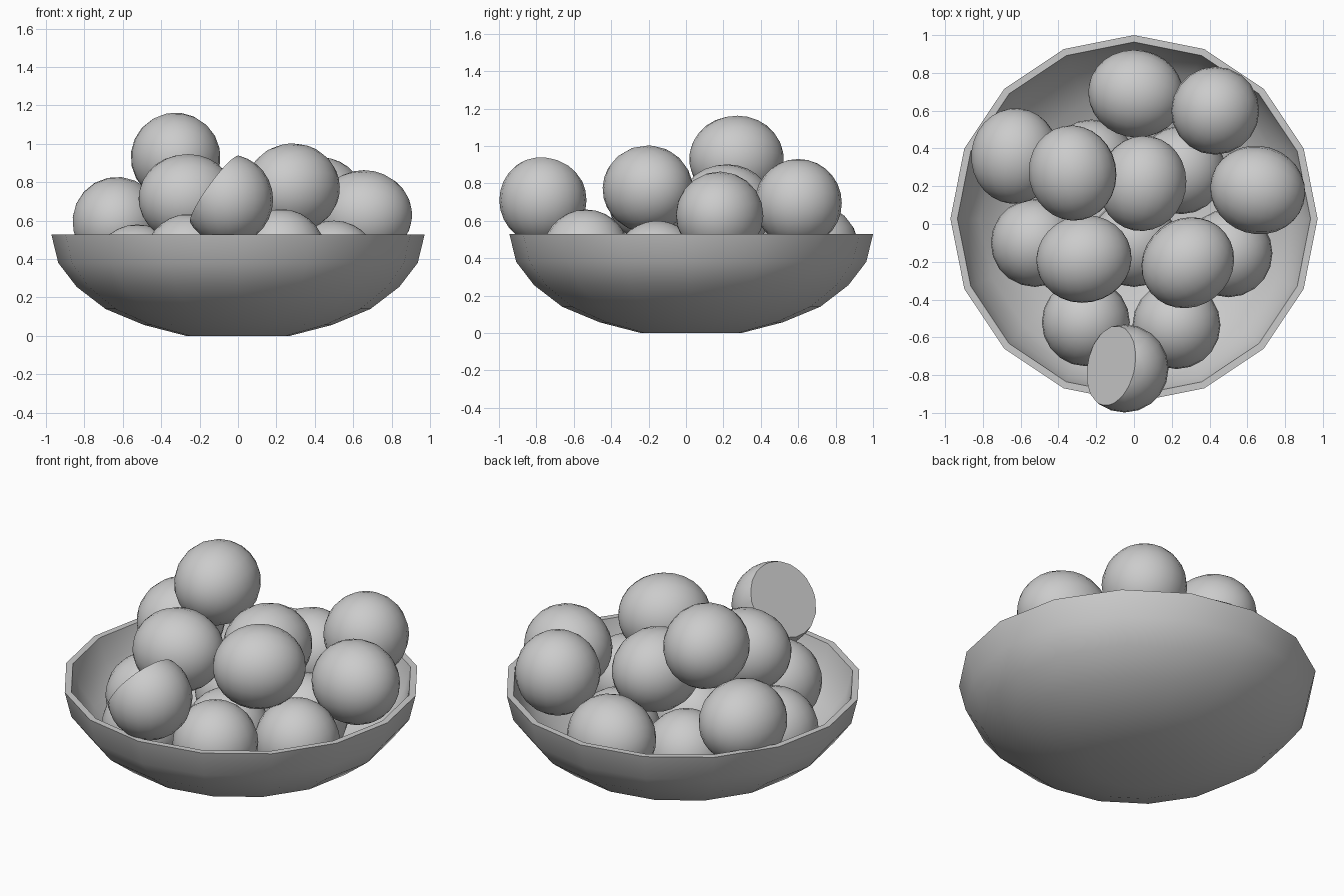
import bpy, bmesh, math
from mathutils import Vector

if "Cube" in bpy.data.objects:
    bpy.data.objects.remove(bpy.data.objects["Cube"])


def add_object(name, bm, angle):
    me = bpy.data.meshes.new(name)
    bmesh.ops.recalc_face_normals(bm, faces=bm.faces)
    bm.to_mesh(me)
    bm.free()
    ob = bpy.data.objects.new(name, me)
    bpy.context.collection.objects.link(ob)
    bpy.ops.object.select_all(action='DESELECT')
    bpy.context.view_layer.objects.active = ob
    ob.select_set(True)
    bpy.ops.object.shade_smooth_by_angle(angle=math.radians(angle))
    return ob


# Bowl: 16-sided lathe, outer wall up to the rim and back down inside
profile = [(0.27, 0), (0.49, 0.057), (0.69, 0.14), (0.84, 0.255), (0.936, 0.38), (0.972, 0.528),
           (0.935, 0.528), (0.90, 0.395), (0.815, 0.283), (0.67, 0.173), (0.48, 0.093), (0.26, 0.036)]
SIDES = 16
bm = bmesh.new()
rings = [[bm.verts.new((r * math.cos(2 * math.pi * i / SIDES),
                        0.028 + r * math.sin(2 * math.pi * i / SIDES), z))
          for i in range(SIDES)] for r, z in profile]
for a, b in zip(rings, rings[1:]):
    for i in range(SIDES):
        j = (i + 1) % SIDES
        bm.faces.new((a[i], a[j], b[j], b[i]))
bm.faces.new(rings[0])
bm.faces.new(rings[-1])
add_object("bowl", bm, 40)


# Fruit: slightly elongated spheres, optionally sliced flat
def fruit(name, centre, axis=(0, 0, 1), long=0.235, cut=None):
    bm = bmesh.new()
    bmesh.ops.create_uvsphere(bm, u_segments=20, v_segments=14, radius=0.233)
    rot = Vector((0, 0, 1)).rotation_difference(Vector(axis))
    for v in bm.verts:
        v.co.z *= long / 0.233
        v.co = rot @ v.co
    if cut:
        n = Vector(cut[0]).normalized()
        res = bmesh.ops.bisect_plane(bm, geom=bm.verts[:] + bm.edges[:] + bm.faces[:],
                                     plane_co=n * cut[1], plane_no=n, clear_outer=True)
        edges = [e for e in res["geom_cut"] if isinstance(e, bmesh.types.BMEdge)]
        bmesh.ops.contextual_create(bm, geom=edges)
    bmesh.ops.translate(bm, verts=bm.verts, vec=centre)
    add_object(name, bm, 40)


# Bottom layer
for i, c in enumerate([(-0.525, -0.10, 0.345), (0.50, -0.155, 0.365), (-0.255, -0.52, 0.40),
                       (0.225, -0.535, 0.425), (0.0, -0.10, 0.275), (0.25, 0.285, 0.28),
                       (-0.225, 0.32, 0.29)]):
    fruit(f"lower_fruit_{i + 1}", c)

# Upper layer: centre, long axis
for i, (c, axis) in enumerate([
        ((0.01, 0.69, 0.455), (1, -0.2, 0.1)),
        ((0.43, 0.60, 0.695), (0, 0, 1)),
        ((0.655, 0.18, 0.63), (1, -0.3, 0)),
        ((-0.63, 0.36, 0.595), (0.1, 1, 0)),
        ((-0.325, 0.27, 0.93), (-0.2, 1, 0)),
        ((0.045, 0.215, 0.67), (0.2, 1, 0)),
        ((0.285, -0.205, 0.77), (0.78, 0.62, 0)),
        ((-0.265, -0.185, 0.715), (1, 0.2, 0))]):
    fruit(f"upper_fruit_{i + 1}", c, axis, 0.235 if axis[2] == 1 else 0.253)

# Sliced fruit at the front rim
fruit("sliced_fruit", (-0.05, -0.765, 0.71), cut=((-0.8, 0.17, 0.58), 0.09))
